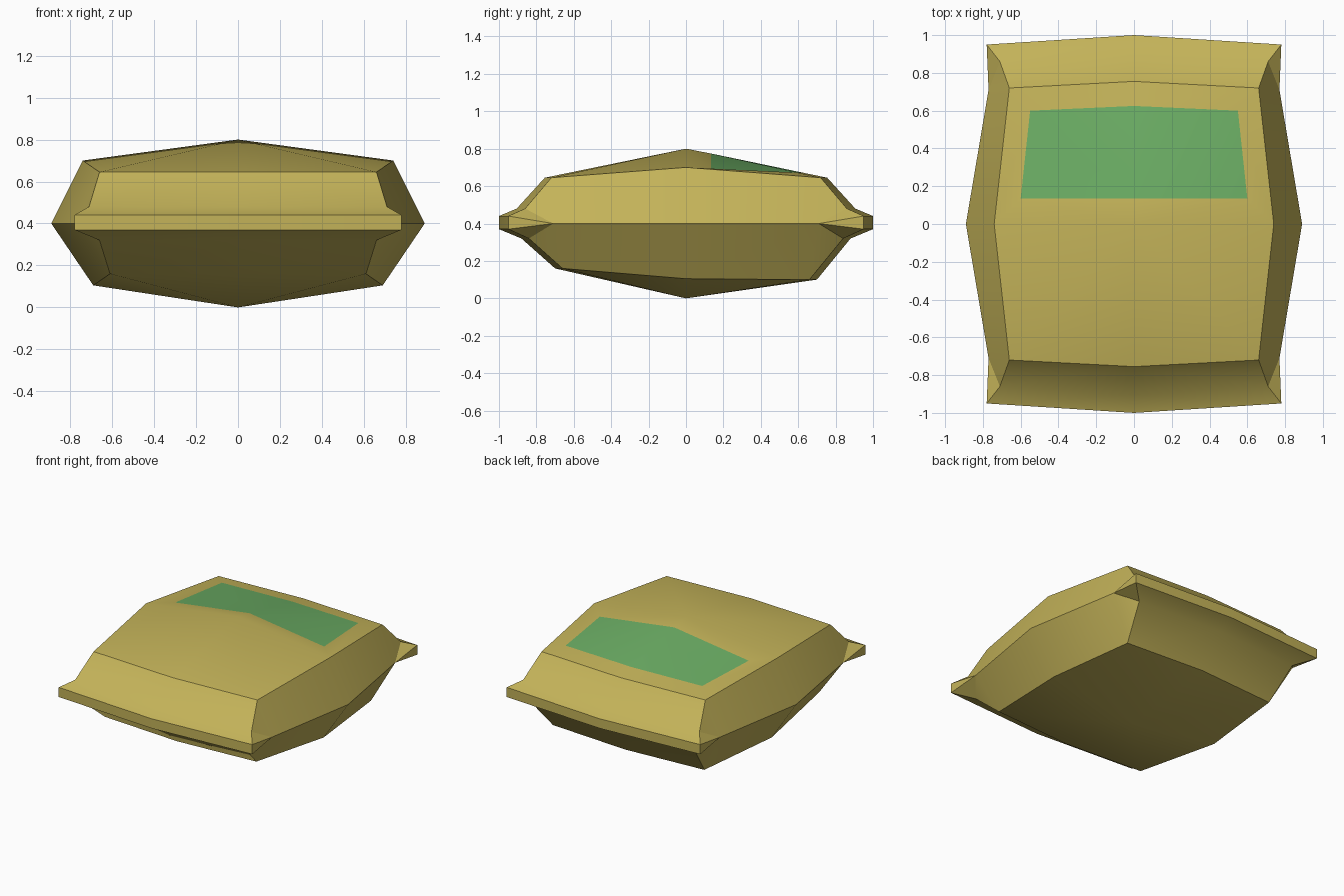
import bpy, bmesh, math

if "Cube" in bpy.data.objects:
    bpy.data.objects.remove(bpy.data.objects["Cube"])


def material(name, color):
    m = bpy.data.materials.new(name)
    m.diffuse_color = (*color, 1)
    m.use_nodes = True
    m.node_tree.nodes["Principled BSDF"].inputs["Base Color"].default_value = m.diffuse_color
    return m


khaki = material("khaki cloth", (0.55, 0.45, 0.10))
green = material("green label", (0.147, 0.418, 0.127))

bm = bmesh.new()


def face(*points, mat=0):
    """Add a face and its mirror image across x = 0."""
    for s in (1, -1):
        f = bm.faces.new([bm.verts.new((s * x, y, z)) for x, y, z in points])
        f.material_index = mat


# key points shared by both ends (right half)
apex, side_top = (0, 0, 0.80), (0.74, 0, 0.70)
side_mid, side_low, base = (0.89, 0, 0.40), (0.69, 0, 0.105), (0, 0, 0)

for d in (-1, 1):
    low = 0.16 if d < 0 else 0.10
    # end profile from top to bottom: centre y, corner x, corner y, z
    rows = [(0.755, 0.66, 0.72, 0.645), (0.905, 0.71, 0.86, 0.48),
            (1.0, 0.78, 0.95, 0.44), (1.0, 0.78, 0.95, 0.37),
            (0.88, 0.66, 0.84, 0.32), (0.70, 0.61, 0.66, low)]
    mids = [(0, d * c, z) for c, x, y, z in rows]
    corners = [(x, d * y, z) for c, x, y, z in rows]
    hip = (0.77, d * 0.71, 0.40)
    # sewn end with its fin, and the gathered corner
    for i in range(5):
        face(mids[i], corners[i], corners[i + 1], mids[i + 1])
        face(corners[i], hip, corners[i + 1])
    # bulging side panels
    face(corners[0], side_top, side_mid, hip)
    face(hip, side_mid, side_low, corners[5])
    # underside
    face(base, corners[5], mids[5])
    face(base, side_low, corners[5])
    # upper side: plain at the front, with a label cut in at the back
    if d < 0:
        face(apex, mids[0], corners[0])
        face(apex, corners[0], side_top)
    else:
        a, b = (0, 0.135, 0.774), (0.60, 0.135, 0.692)
        c, e = (0.55, 0.60, 0.672), (0, 0.625, 0.672)
        face(a, b, c, mat=1)
        face(a, c, e, mat=1)
        face(apex, side_top, b, a)
        face(side_top, corners[0], c, b)
        face(corners[0], mids[0], e, c)

bmesh.ops.remove_doubles(bm, verts=bm.verts, dist=0.0005)
bmesh.ops.recalc_face_normals(bm, faces=bm.faces)
mesh = bpy.data.meshes.new("sack")
bm.to_mesh(mesh)
bm.free()
mesh.materials.append(khaki)
mesh.materials.append(green)
sack = bpy.data.objects.new("sack", mesh)
bpy.context.collection.objects.link(sack)

# soft panels, sharp seams
bpy.context.view_layer.objects.active = sack
sack.select_set(True)
bpy.ops.object.shade_smooth_by_angle(angle=math.radians(30))
